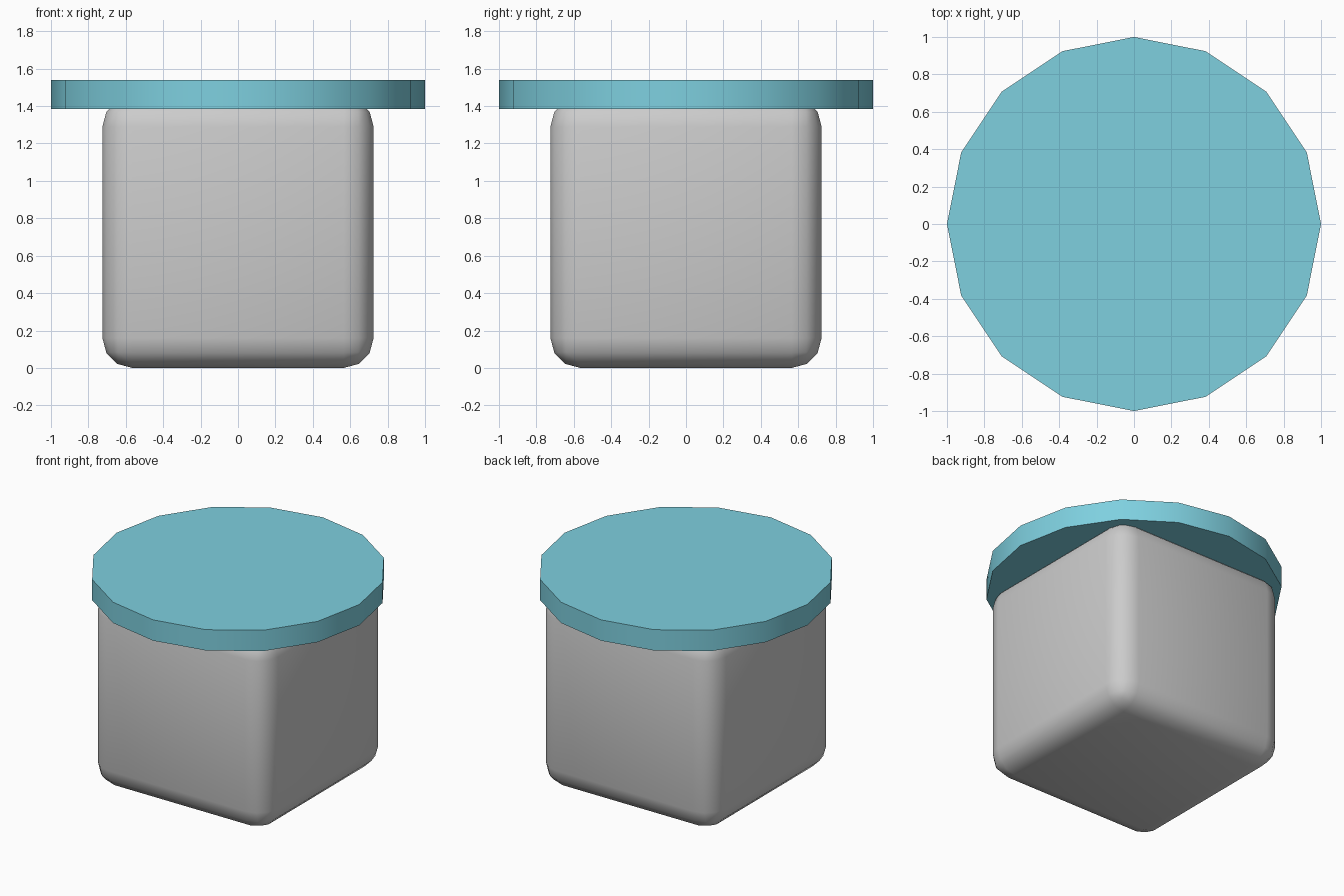
import bpy
import math

if "Cube" in bpy.data.objects:
    bpy.data.objects.remove(bpy.data.objects["Cube"])


def smooth(obj):
    bpy.ops.object.select_all(action='DESELECT')
    obj.select_set(True)
    bpy.context.view_layer.objects.active = obj
    bpy.ops.object.shade_smooth_by_angle(angle=math.radians(35))


# Body: rounded cube whose top is sunk into the lid
SIZE = 1.45
bpy.ops.mesh.primitive_cube_add(size=SIZE, location=(0, 0, SIZE / 2))
body = bpy.context.object
body.name = "body"
bevel = body.modifiers.new("rounded_edges", 'BEVEL')
bevel.width = 0.16
bevel.segments = 3
bpy.ops.object.modifier_apply(modifier=bevel.name)
smooth(body)

# Lid: sixteen-sided disc
BOTTOM, TOP = 1.385, 1.54
bpy.ops.mesh.primitive_cylinder_add(vertices=16, radius=1.0, depth=TOP - BOTTOM,
                                    location=(0, 0, (TOP + BOTTOM) / 2))
lid = bpy.context.object
lid.name = "lid"
smooth(lid)

blue = bpy.data.materials.new("lid_blue")
blue.diffuse_color = (0.21, 0.63, 0.74, 1.0)
blue.use_nodes = True
blue.node_tree.nodes["Principled BSDF"].inputs["Base Color"].default_value = blue.diffuse_color
lid.data.materials.append(blue)
